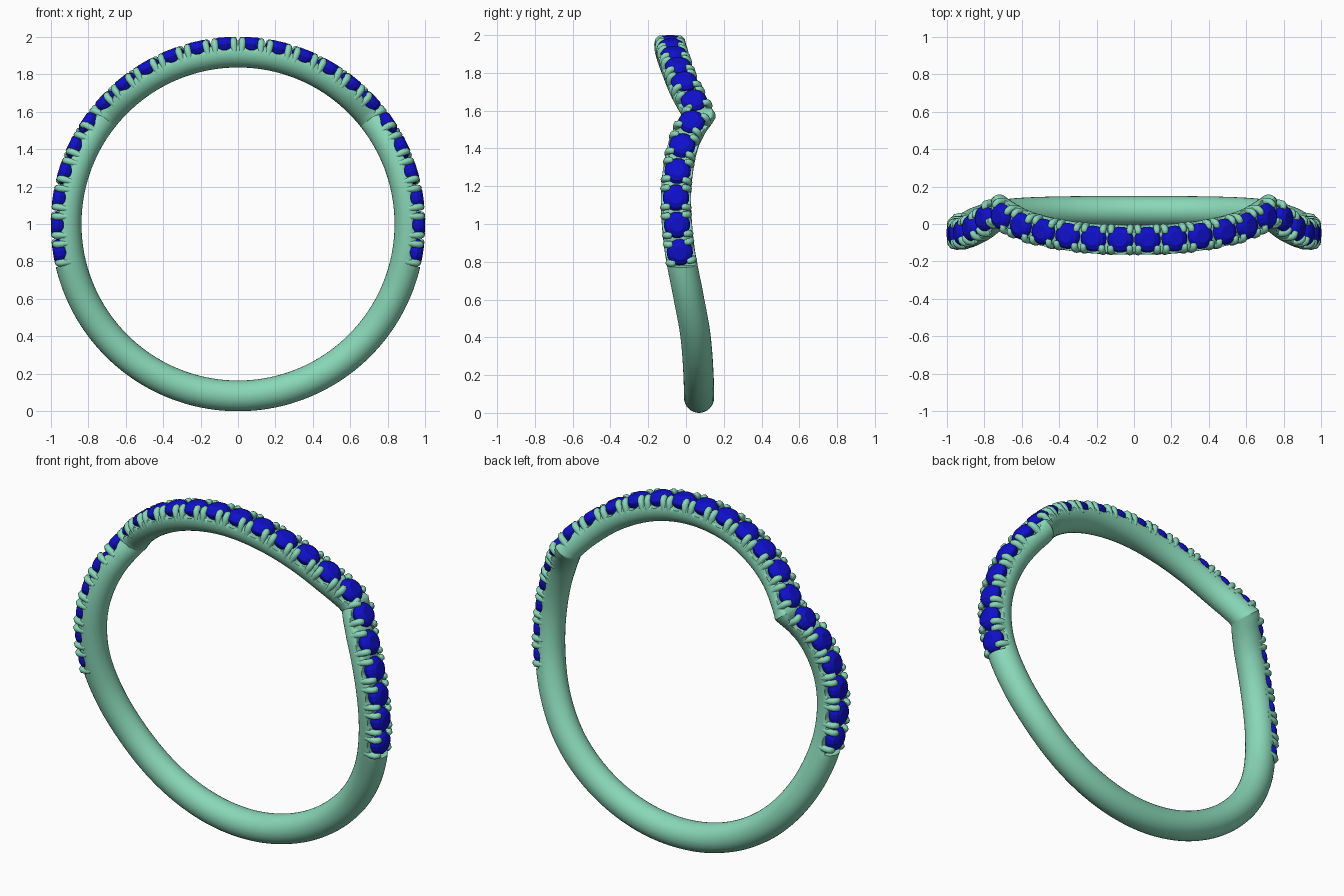
import bpy, bmesh
from math import sin, cos, radians, degrees, pi, sqrt
from mathutils import Vector

if "Cube" in bpy.data.objects:
    bpy.data.objects.remove(bpy.data.objects["Cube"])

R, H = 0.918, 0.082          # tube centre radius, tube half thickness
STEP, PER_SIDE = 8.6, 12     # gem spacing in degrees, gems per side
END = STEP * PER_SIDE

# sideways offset of the band against angle from the top; kink at 51.5 degrees
UPPER = [(-13, -.08), (0, -.084), (13, -.078), (26, -.053), (39, -.008), (51.5, .068)]
LOWER = [(51.5, .068), (57, .022), (63, -.014), (72, -.042), (81, -.053), (90, -.048),
         (100, -.03), (115, .014), (130, .05), (150, .066), (180, .069), (210, .066)]


def wave(deg):
    a = abs((deg + 180) % 360 - 180)
    pts = UPPER if a < 51.5 else LOWER
    i = max(k for k in range(len(pts) - 1) if pts[k][0] <= a)

    def slope(k):
        lo, hi = max(k - 1, 0), min(k + 1, len(pts) - 1)
        return (pts[hi][1] - pts[lo][1]) / (pts[hi][0] - pts[lo][0])
    (x0, y0), (x1, y1) = pts[i], pts[i + 1]
    h = x1 - x0
    t = (a - x0) / h
    return ((2*t**3 - 3*t*t + 1) * y0 + (t**3 - 2*t*t + t) * h * slope(i)
            + (3*t*t - 2*t**3) * y1 + (t**3 - t*t) * h * slope(i + 1))


def frame(deg, d=1.0):
    """Radial, along-band and across-band directions."""
    a = radians(deg)
    up = Vector((sin(a), 0, cos(a)))
    dy = (wave(deg + d) - wave(deg - d)) / radians(2 * d)
    along = Vector((cos(a) * R, dy, -sin(a) * R)).normalized()
    return up, along, up.cross(along)


def at(deg, up, along, across, u, v, r):
    return Vector((0, wave(deg), 1)) + up * r + along * u + across * v


def material(name, col):
    m = bpy.data.materials.new(name)
    m.diffuse_color = (*col, 1)
    m.use_nodes = True
    m.node_tree.nodes["Principled BSDF"].inputs["Base Color"].default_value = m.diffuse_color
    return m


def finish(bm, name, mat, angle=None):
    bmesh.ops.recalc_face_normals(bm, faces=bm.faces)
    me = bpy.data.meshes.new(name)
    bm.to_mesh(me)
    bm.free()
    ob = bpy.data.objects.new(name, me)
    bpy.context.collection.objects.link(ob)
    me.materials.append(mat)
    if angle:
        bpy.ops.object.select_all(action='DESELECT')
        ob.select_set(True)
        bpy.context.view_layer.objects.active = ob
        bpy.ops.object.shade_smooth_by_angle(angle=radians(angle))
    return ob


metal = material("green_metal", (0.25, 0.68, 0.48))
blue = material("blue_gem", (0.005, 0.005, 0.62))

# band: round section swept round the circle, scalloped under the gems
angles = [-END + k * STEP / 12 for k in range(24 * PER_SIDE + 1)]
angles += [END + .15 + k * (360 - 2 * END - .3) / 80 for k in range(81)]
angles += [51.5, -51.5]
angles = sorted(angles)
bm = bmesh.new()
rings = []
N = 32
for deg in angles:
    up = frame(deg)[0]
    s = sqrt(1 + ((wave(deg + .5) - wave(deg - .5)) / radians(1) / R) ** 2)
    if abs(abs(deg) - 51.5) < 1:
        s = 1.12
    clip = 9
    if abs(deg) <= END + .01:
        clip = .945 - .014 * cos(2 * pi * (deg / STEP - .5))
    ring = []
    for k in range(N):
        t = 2 * pi * k / N
        r = min(R + H * cos(t), clip)
        ring.append(bm.verts.new(up * r + Vector((0, wave(deg) + .08 * s * sin(t), 1))))
    rings.append(ring)
for a, b in zip(rings, rings[1:] + rings[:1]):
    for k in range(N):
        bm.faces.new((a[k], a[(k + 1) % N], b[(k + 1) % N], b[k]))
finish(bm, "band", metal, 40)

# gems: faceted round stones; (radius, distance from ring centre)
bm = bmesh.new()
gem_angles = [(i + .5) * STEP for i in range(-PER_SIDE, PER_SIDE)]
SIDES = 16
for deg in gem_angles:
    f = frame(deg, 3)
    prev = None
    for rad, r in ((.012, .90), (.058, .938), (.07, .962), (.07, .97), (.058, .988), (.036, 1.0)):
        ring = [bm.verts.new(at(deg, *f, rad * cos(2*pi*(k+.5)/SIDES),
                                rad * sin(2*pi*(k+.5)/SIDES), r)) for k in range(SIDES)]
        if prev:
            for k in range(SIDES):
                bm.faces.new((prev[k], prev[(k+1) % SIDES], ring[(k+1) % SIDES], ring[k]))
        else:
            bm.faces.new(ring)
        prev = ring
    bm.faces.new(prev)
finish(bm, "gems", blue)

# prongs: four bent claws per gem, rising from the band side over the stone
cu = bpy.data.curves.new("prongs", 'CURVE')
cu.dimensions = '3D'
cu.bevel_depth = .0185
cu.bevel_resolution = 2
cu.use_fill_caps = True
PATH = [(.064, .915, 1), (.066, .95, 1), (.062, .97, 1), (.052, .979, 1),
        (.038, .982, .95), (.031, .982, .55)]   # across, radius, thickness
for deg in gem_angles:
    f = frame(deg, 3)
    for su in (-1, 1):
        for sv in (-1, 1):
            sp = cu.splines.new('POLY')
            sp.points.add(len(PATH) - 1)
            for p, (v, r, w) in zip(sp.points, PATH):
                p.co = (*at(deg, *f, su * .0505, sv * v, r), 1)
                p.radius = w
tmp = bpy.data.objects.new("prong_curves", cu)
bpy.context.collection.objects.link(tmp)
bm = bmesh.new()
bm.from_mesh(tmp.to_mesh())
bpy.data.objects.remove(tmp)
finish(bm, "prongs", metal, 50)
